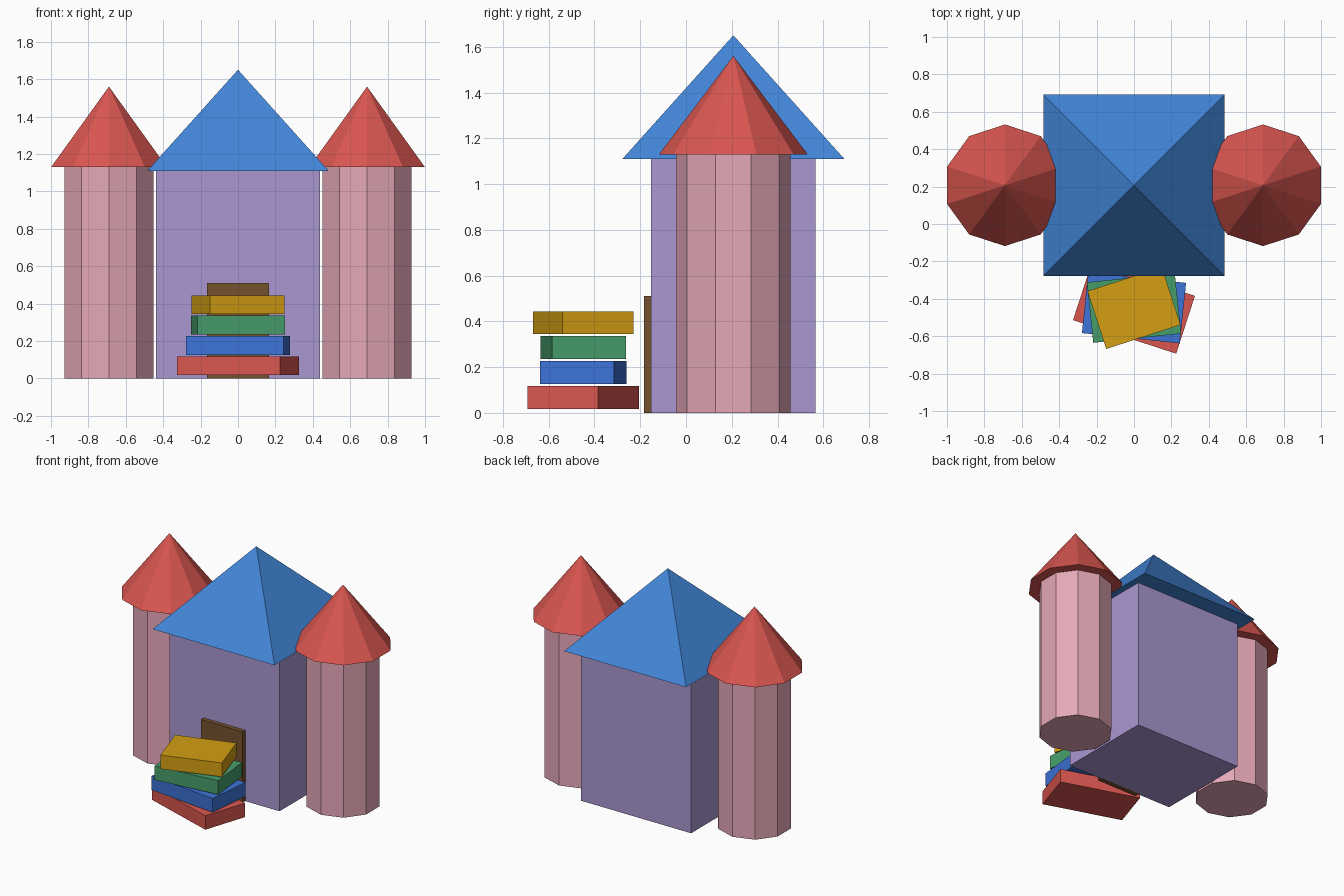
import bpy
from math import radians, sqrt

old = bpy.data.objects.get("Cube")
if old:
    bpy.data.objects.remove(old, do_unlink=True)


def linear(v):
    v /= 255
    return v / 12.92 if v <= 0.04045 else ((v + 0.055) / 1.055) ** 2.4


def material(name, r, g, b):
    colour = (linear(r), linear(g), linear(b), 1)
    mat = bpy.data.materials.new(name)
    mat.use_nodes = True
    mat.diffuse_color = colour
    node = next(n for n in mat.node_tree.nodes if n.type == 'BSDF_PRINCIPLED')
    node.inputs["Base Color"].default_value = colour
    return mat


purple = material("wall_purple", 170, 151, 210)
pink = material("tower_pink", 230, 168, 184)
red = material("red", 218, 86, 80)
roof_blue = material("roof_blue", 66, 134, 216)
book_blue = material("book_blue", 61, 115, 215)
green = material("book_green", 70, 157, 106)
gold = material("book_gold", 212, 159, 18)
brown = material("door_brown", 118, 82, 46)


def finish(name, mat):
    obj = bpy.context.object
    obj.name = name
    obj.data.materials.append(mat)
    return obj


def box(name, mat, size, x, y, z, turn=0):
    """Box standing on height z."""
    bpy.ops.mesh.primitive_cube_add(size=1, location=(x, y, z + size[2] / 2),
                                    rotation=(0, 0, radians(turn)))
    bpy.context.object.scale = size
    return finish(name, mat)


def prism(name, mat, sides, r_low, r_top, height, x, y, z, turn=0):
    """Faceted column or spire standing on height z."""
    bpy.ops.mesh.primitive_cone_add(vertices=sides, radius1=r_low, radius2=r_top,
                                    depth=height, location=(x, y, z + height / 2),
                                    rotation=(0, 0, radians(turn)))
    return finish(name, mat)


CENTRE_Y = 0.207
WALL_TOP = 1.11
TOWER_TOP = 1.13

# Main hall, its pyramid roof and the door
box("hall", purple, (0.875, 0.72, WALL_TOP), 0, CENTRE_Y, 0)
prism("hall_roof", roof_blue, 4, 0.485 * sqrt(2), 0, 0.54, 0, CENTRE_Y, WALL_TOP, 45)
box("door", brown, (0.33, 0.04, 0.51), 0, -0.164, 0)

# Ten-sided side towers with spires
for side, x in (("right", -0.69), ("left", 0.69)):
    prism(side + "_tower", pink, 10, 0.25, 0.25, TOWER_TOP, x, CENTRE_Y, 0)
    prism(side + "_spire", red, 10, 0.325, 0, 0.43, x, CENTRE_Y, TOWER_TOP)

# Twisted stack of books, each narrower than the one below
for i, mat in enumerate((red, book_blue, green, gold)):
    box("book_%d" % (i + 1), mat, (0.58 - 0.054 * i, 0.325, 0.1),
        0, -0.449, 0.017 + 0.109 * i, -18 + 12 * i)
